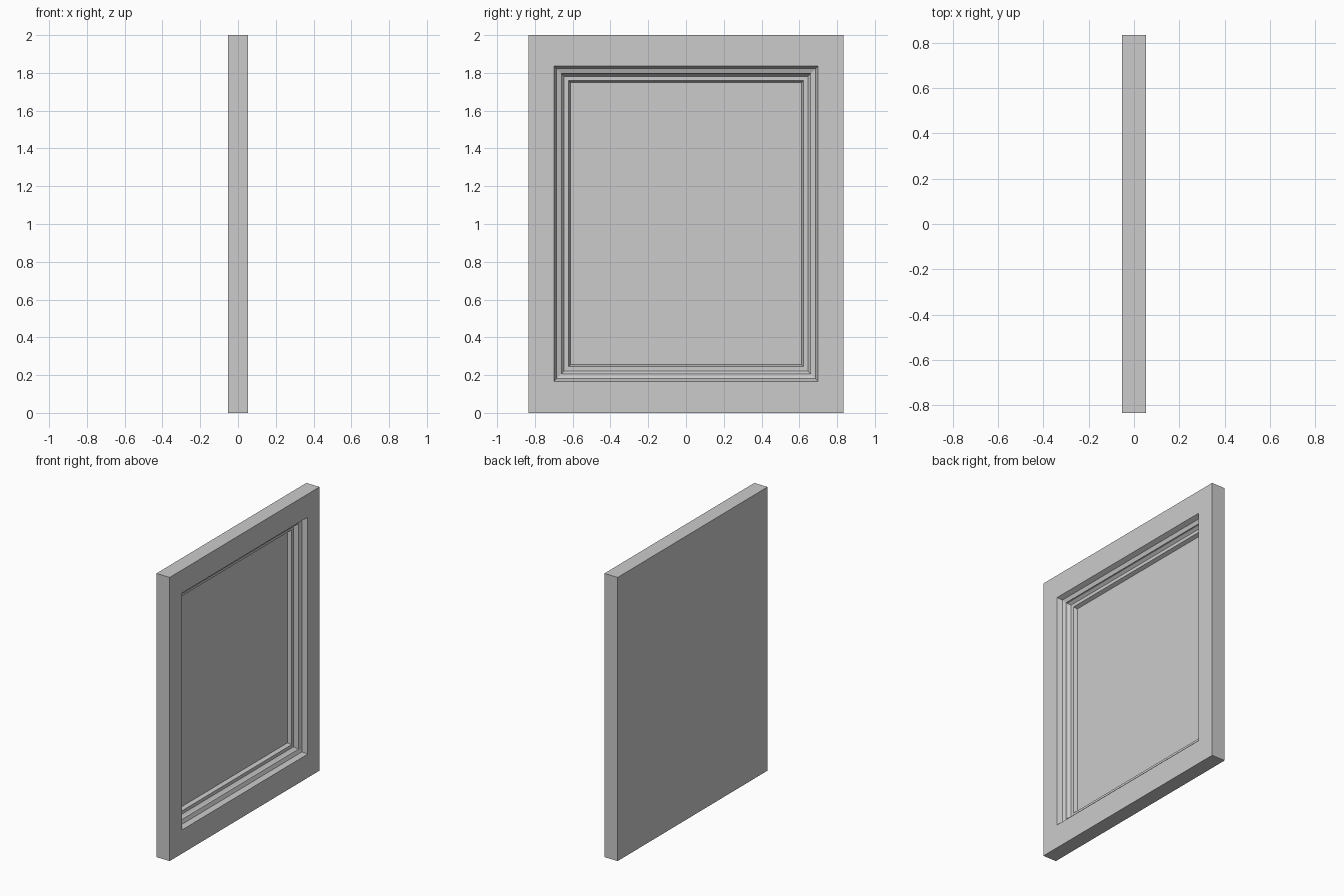
import bpy, bmesh

if "Cube" in bpy.data.objects:
    bpy.data.objects.remove(bpy.data.objects["Cube"])

HALF_W, HEIGHT, BACK, FRONT = 0.835, 2.0, -0.052, 0.052


def new_object(name, bm):
    bmesh.ops.recalc_face_normals(bm, faces=bm.faces)
    mesh = bpy.data.meshes.new(name)
    bm.to_mesh(mesh)
    bm.free()
    obj = bpy.data.objects.new(name, mesh)
    bpy.context.collection.objects.link(obj)
    return obj


def rect_ring(bm, half_y, z0, z1, x):
    return [bm.verts.new((x, y, z)) for y, z in
            ((-half_y, z0), (half_y, z0), (half_y, z1), (-half_y, z1))]


# Frame: mitred moulding profile (inset from opening edge, x) swept round
bm = bmesh.new()
profile = [(0.0, FRONT), (0.014, 0.020), (0.040, 0.010), (0.042, -0.002),
           (0.055, -0.018), (0.078, -0.018), (0.088, -0.043), (0.088, BACK)]
rings = [rect_ring(bm, HALF_W, 0, HEIGHT, BACK),
         rect_ring(bm, HALF_W, 0, HEIGHT, FRONT)]
rings += [rect_ring(bm, 0.70 - i, 0.167 + i, 1.837 - i, x) for i, x in profile]
for a, b in zip(rings, rings[1:] + rings[:1]):
    for k in range(4):
        n = (k + 1) % 4
        bm.faces.new((a[k], a[n], b[n], b[k]))
new_object("moulded_frame", bm)

# Thin panel closing the opening, flush with the back
bm = bmesh.new()
lo = rect_ring(bm, 0.612, 0.255, 1.749, BACK)
hi = rect_ring(bm, 0.612, 0.255, 1.749, -0.043)
bm.faces.new(lo)
bm.faces.new(hi)
for k in range(4):
    n = (k + 1) % 4
    bm.faces.new((lo[k], lo[n], hi[n], hi[k]))
new_object("inset_panel", bm)
